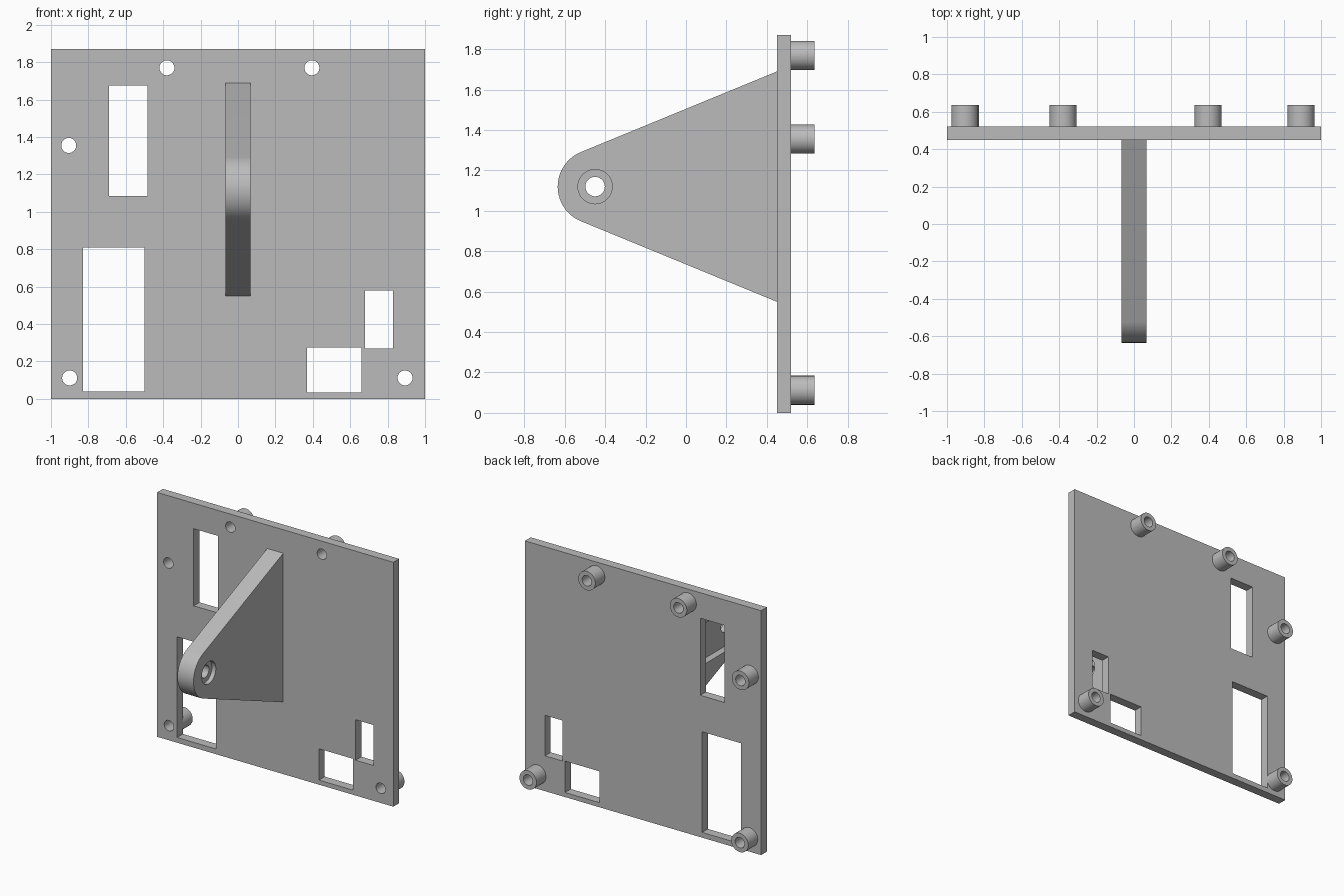
import bpy
import bmesh
from math import pi, sin, cos, atan2, acos, hypot, radians
from mathutils import Matrix

default = bpy.data.objects.get("Cube")
if default:
    bpy.data.objects.remove(default, do_unlink=True)

grey = bpy.data.materials.new("plain grey")
grey.use_nodes = True
tone = (0.5, 0.5, 0.5, 1)
grey.diffuse_color = tone
grey.node_tree.nodes["Principled BSDF"].inputs["Base Color"].default_value = tone

# Outlines drawn in x,z are pushed along y; outlines drawn in y,z along x
ALONG_Y = Matrix(((1, 0, 0), (0, 0, -1), (0, 1, 0))).to_4x4()
ALONG_X = Matrix(((0, 0, 1), (1, 0, 0), (0, 1, 0))).to_4x4()


def arc(u, v, r, start=0.0, end=2 * pi, steps=48):
    return [(u + r * cos(start + (end - start) * i / steps),
             v + r * sin(start + (end - start) * i / steps)) for i in range(steps + 1)]


def circle(u, v, r):
    return arc(u, v, r)[:-1]


def rect(u0, u1, v0, v1):
    return [(u0, v0), (u1, v0), (u1, v1), (u0, v1)]


def evaluated_mesh(obj):
    bpy.context.view_layer.update()
    graph = bpy.context.evaluated_depsgraph_get()
    return bpy.data.meshes.new_from_object(obj.evaluated_get(graph))


def slab(name, loops, low, high, axis):
    """Extrude an outline with holes between two positions on an axis."""
    curve = bpy.data.curves.new(name, "CURVE")
    curve.dimensions = "2D"
    curve.fill_mode = "BOTH"
    curve.extrude = (high - low) / 2
    for loop in loops:
        spline = curve.splines.new("POLY")
        spline.points.add(len(loop) - 1)
        for point, (u, v) in zip(spline.points, loop):
            point.co = (u, v, 0, 1)
        spline.use_cyclic_u = True
    temp = bpy.data.objects.new(name + " outline", curve)
    bpy.context.collection.objects.link(temp)
    mesh = evaluated_mesh(temp)
    bpy.data.objects.remove(temp, do_unlink=True)

    middle = (low + high) / 2
    shift = (0, middle, 0) if axis is ALONG_Y else (middle, 0, 0)
    mesh.transform(Matrix.Translation(shift) @ axis)
    bm = bmesh.new()
    bm.from_mesh(mesh)
    bmesh.ops.remove_doubles(bm, verts=bm.verts, dist=0.0001)
    bmesh.ops.recalc_face_normals(bm, faces=bm.faces)
    bm.to_mesh(mesh)
    bm.free()
    mesh.materials.clear()
    mesh.materials.append(grey)
    obj = bpy.data.objects.new(name, mesh)
    bpy.context.collection.objects.link(obj)
    return obj


def carve(obj, cutter):
    cutter.hide_render = True
    mod = obj.modifiers.new("recess", "BOOLEAN")
    mod.operation = "DIFFERENCE"
    mod.solver = "EXACT"
    mod.object = cutter
    mesh = evaluated_mesh(obj)
    obj.modifiers.clear()
    obj.data = mesh
    bpy.data.objects.remove(cutter, do_unlink=True)


# Back plate with windows and screw holes
FRONT, BACK, HOLE = 0.45, 0.52, 0.04
screws = [(-0.38, 1.77), (0.395, 1.77), (-0.905, 1.355), (-0.9, 0.112), (0.893, 0.112)]
windows = [(-0.69, -0.485, 1.085, 1.675), (-0.83, -0.5, 0.04, 0.81),
           (0.68, 0.83, 0.27, 0.58), (0.37, 0.66, 0.035, 0.275)]
plate_loops = [rect(-1, 1, 0, 1.87)]
plate_loops += [rect(*w) for w in windows]
plate_loops += [circle(x, z, HOLE) for x, z in screws]
parts = [slab("back_plate", plate_loops, FRONT, BACK, ALONG_Y)]

# Hollow standoffs behind each screw hole
for i, (x, z) in enumerate(screws):
    parts.append(slab(f"standoff_{i + 1}", [circle(x, z, 0.072), circle(x, z, HOLE)],
                      BACK, 0.635, ALONG_Y))

# Tapered arm: straight sides tangent to a rounded nose
NOSE_Y, NOSE_Z, NOSE_R, HALF = -0.45, 1.12, 0.185, 0.57
run = FRONT - NOSE_Y
tangent = atan2(HALF, run) + acos(NOSE_R / hypot(run, HALF))
outline = [(FRONT, NOSE_Z + HALF)]
outline += arc(NOSE_Y, NOSE_Z, NOSE_R, tangent, 2 * pi - tangent)
outline += [(FRONT, NOSE_Z - HALF)]
arm = slab("arm", [outline, circle(NOSE_Y, NOSE_Z, 0.048)], -0.068, 0.068, ALONG_X)

# Counterbore on one face, long round-ended pocket on the other
carve(arm, slab("counterbore_cutter", [circle(NOSE_Y, NOSE_Z, 0.085)], 0.035, 0.1, ALONG_X))
pocket = arc(NOSE_Y, NOSE_Z, 0.155, pi / 2, 3 * pi / 2)
pocket += [(0.32, NOSE_Z - 0.155), (0.32, NOSE_Z + 0.155)]
carve(arm, slab("pocket_cutter", [pocket], -0.1, -0.015, ALONG_X))
parts.append(arm)

# Smooth the round walls and keep the edges crisp
for obj in bpy.context.view_layer.objects:
    obj.select_set(obj in parts)
bpy.context.view_layer.objects.active = parts[0]
bpy.ops.object.shade_smooth_by_angle(angle=radians(30))
